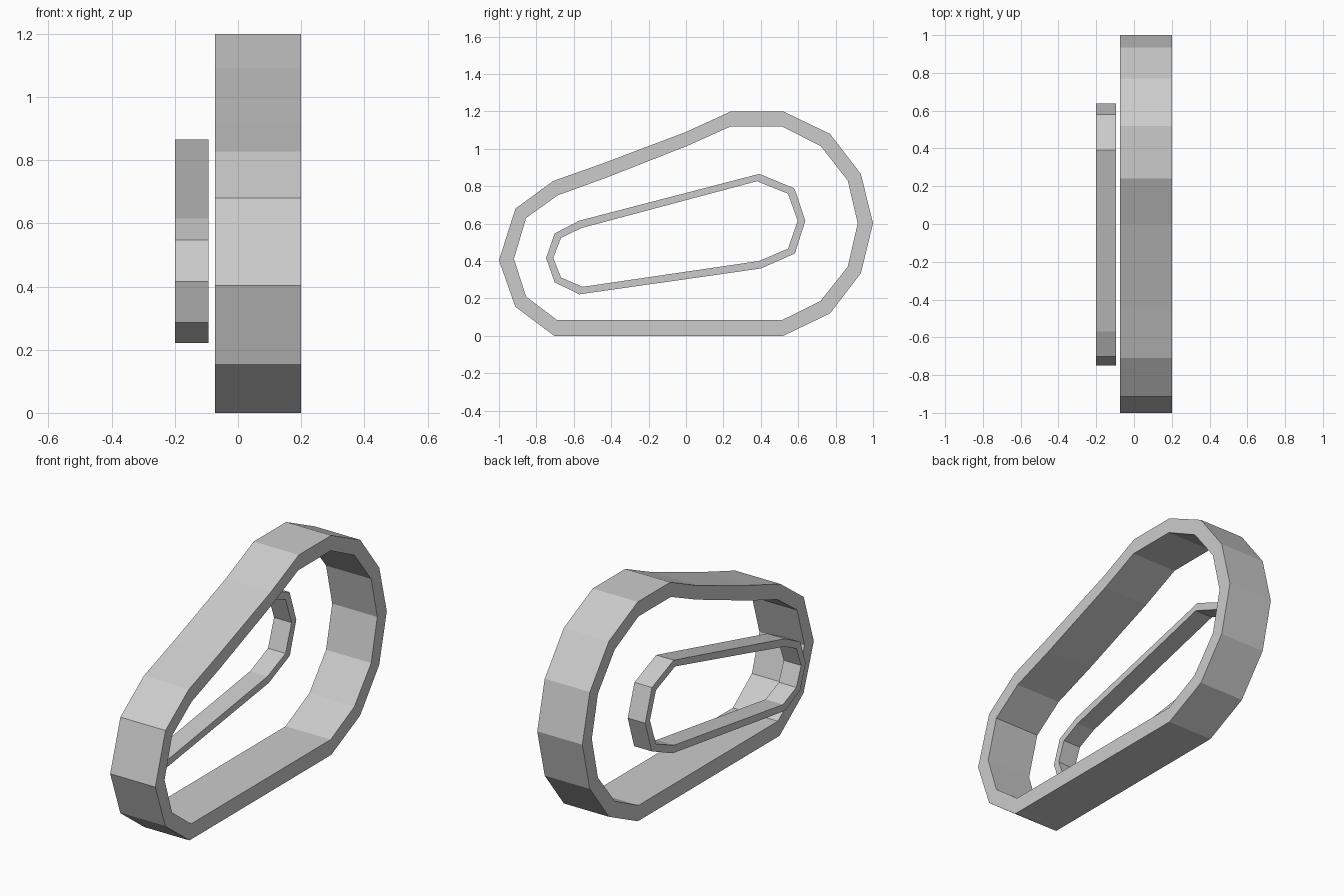
import bpy, bmesh


def band(name, outer, inner, x0, x1):
    """Closed ring between two matching (y, z) loops, extruded along x."""
    bm = bmesh.new()
    loops = [[bm.verts.new((x, y, z)) for y, z in pts]
             for x, pts in ((x0, outer), (x1, outer), (x1, inner), (x0, inner))]
    n = len(outer)
    for k in range(4):
        a, b = loops[k], loops[(k + 1) % 4]
        for i in range(n):
            j = (i + 1) % n
            bm.faces.new((a[i], a[j], b[j], b[i]))
    bmesh.ops.recalc_face_normals(bm, faces=bm.faces)
    mesh = bpy.data.meshes.new(name)
    bm.to_mesh(mesh)
    bm.free()
    bpy.context.collection.objects.link(bpy.data.objects.new(name, mesh))


# Wide outer track band
band("track_band",
     [(-.705, 0), (.52, 0), (.77, .12), (.935, .335), (1, .602), (.935, .865),
      (.77, 1.08), (.52, 1.2), (.24, 1.2), (0, 1.09), (-.45, .92),
      (-.71, .828), (-.912, .68), (-1, .404), (-.912, .155)],
     [(-.69, .085), (.515, .085), (.72, .187), (.865, .37), (.918, .602), (.865, .83),
      (.72, 1.015), (.515, 1.118), (.235, 1.118), (.01, 1.017), (-.435, .842),
      (-.685, .752), (-.855, .63), (-.92, .412), (-.855, .21)],
     -.073, .2)

# Thin side rim
band("side_rim",
     [(-.57, .222), (.40, .36), (.582, .44), (.638, .615), (.58, .788),
      (.392, .866), (-.57, .616), (-.702, .548), (-.748, .416), (-.702, .286)],
     [(-.553, .262), (.39, .4), (.545, .466), (.597, .615), (.545, .76),
      (.38, .827), (-.56, .576), (-.668, .524), (-.71, .416), (-.668, .312)],
     -.2, -.094)
